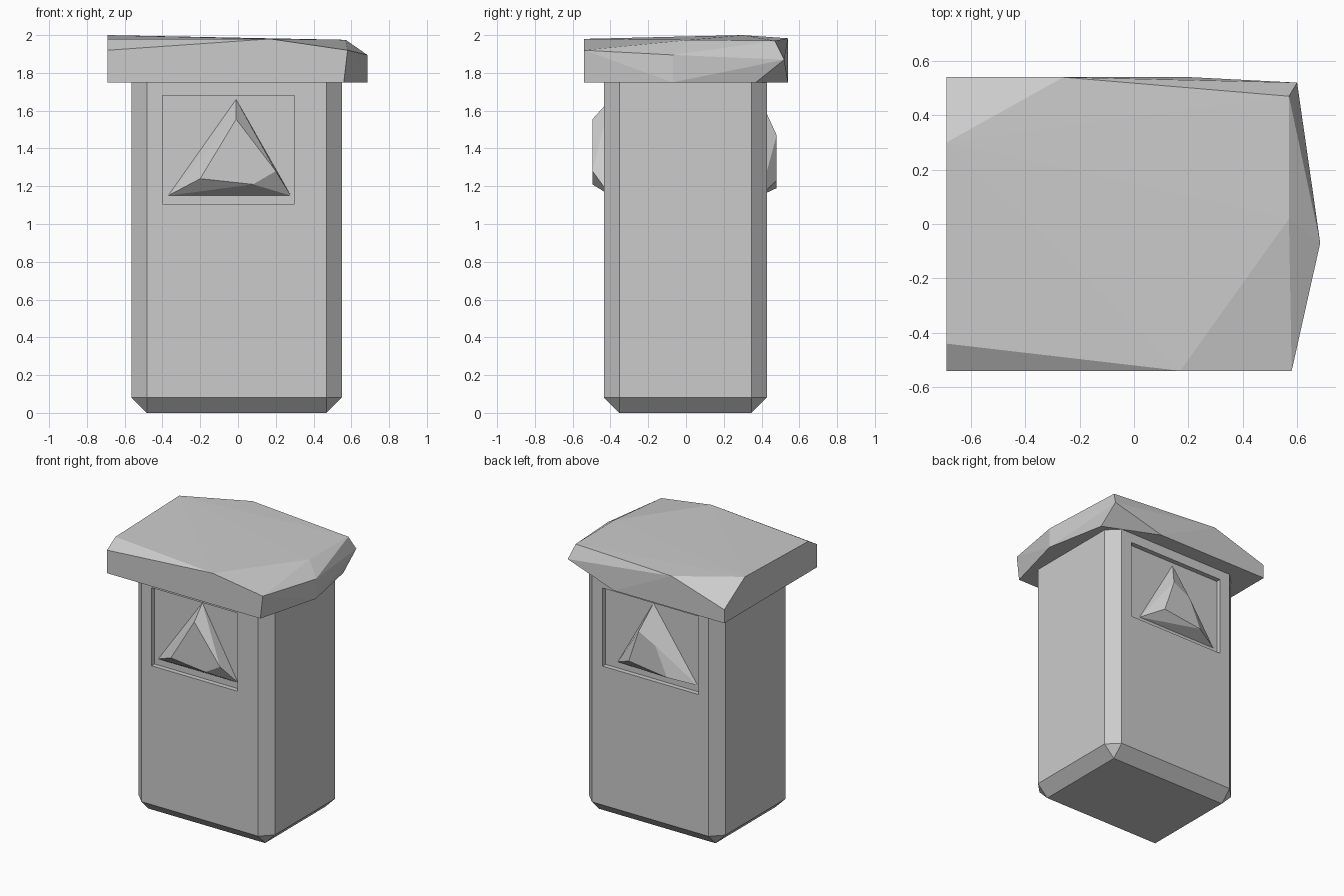
import bpy, bmesh
from mathutils import Vector

if "Cube" in bpy.data.objects:
    bpy.data.objects.remove(bpy.data.objects["Cube"])


def finish(name, bm):
    bmesh.ops.recalc_face_normals(bm, faces=bm.faces[:])
    mesh = bpy.data.meshes.new(name)
    bm.to_mesh(mesh)
    bm.free()
    obj = bpy.data.objects.new(name, mesh)
    bpy.context.collection.objects.link(obj)
    return obj


def box_bm(lo, hi):
    bm = bmesh.new()
    bmesh.ops.create_cube(bm, size=1)
    for v in bm.verts:
        v.co = Vector([(a + b) / 2 + c * (b - a) for a, b, c in zip(lo, hi, v.co)])
    return bm


def hull(name, points):
    # chipped stone: convex hull with coplanar triangles merged
    bm = bmesh.new()
    for p in points:
        bm.verts.new(p)
    bmesh.ops.convex_hull(bm, input=bm.verts[:])
    bmesh.ops.dissolve_limit(bm, angle_limit=0.015, verts=bm.verts[:], edges=bm.edges[:])
    return finish(name, bm)


# Pillar body: chamfered everywhere except the top, which sits in the cap
bm = box_bm((-0.565, -0.435, 0), (0.55, 0.428, 1.77))
edges = [e for e in bm.edges if any(v.co.z < 1 for v in e.verts)]
bmesh.ops.bevel(bm, geom=edges, offset=0.082, offset_type='OFFSET', segments=1,
                profile=0.5, affect='EDGES')
body = finish("pillar_body", bm)

# Recessed panels on the front and back
panels = {"front_panel_cutter": ((-0.40, -0.6, 1.105), (0.30, -0.40, 1.68)),
          "back_panel_cutter": ((-0.40, 0.393, 1.105), (0.38, 0.6, 1.68))}
for name, (lo, hi) in panels.items():
    cutter = finish(name, box_bm(lo, hi))
    cutter.hide_render = True
    cutter.hide_set(True)
    mod = body.modifiers.new(name, 'BOOLEAN')
    mod.operation = 'DIFFERENCE'
    mod.solver = 'EXACT'
    mod.object = cutter

# Raised triangles: same base outline, differently chipped tops
base = [(-0.37, 1.15), (0.28, 1.15), (-0.01, 1.66)]
front_top = [(-0.01, 1.555), (-0.20, 1.24), (0.08, 1.21), (0.20, 1.28)]
back_top = [(0.05, 1.47), (0.13, 1.23), (-0.18, 1.19), (-0.085, 1.40)]
for name, top, y0, y1 in (("front_triangle", front_top, -0.40, -0.495),
                          ("back_triangle", back_top, 0.393, 0.48)):
    hull(name, [(x, y0, z) for x, z in base] + [(x, y1, z) for x, z in top])

# Chipped cap slab
underside = [(-0.69, -0.54), (0.56, -0.54), (0.685, -0.07), (0.60, 0.37),
             (0.21, 0.54), (-0.69, 0.54)]
upper = [(-0.69, -0.54, 1.92), (-0.69, -0.44, 1.98), (0.17, -0.54, 1.98),
         (0.58, -0.54, 1.92), (0.685, -0.07, 1.895), (0.57, 0.02, 1.975),
         (0.57, 0.47, 1.97), (0.60, 0.52, 1.87), (-0.26, 0.54, 1.983),
         (-0.69, 0.54, 1.85), (-0.69, 0.30, 2.0)]
hull("cap_slab", [(x, y, 1.75) for x, y in underside] + upper)
